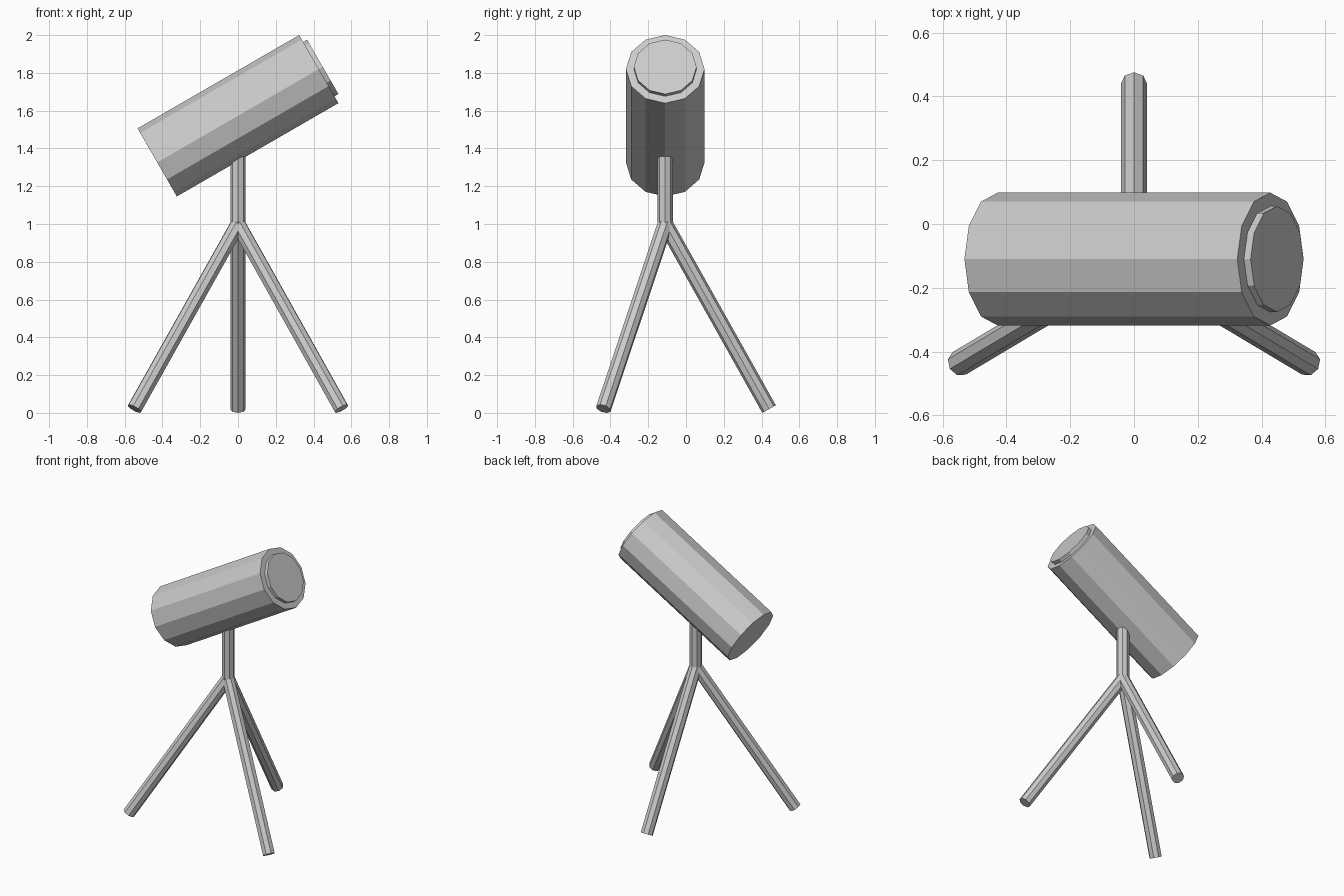
import bpy
import math
from mathutils import Vector

cube = bpy.data.objects.get("Cube")
if cube:
    bpy.data.objects.remove(cube, do_unlink=True)

grey = bpy.data.materials.new("light_grey")
grey.use_nodes = True
colour = (0.6, 0.6, 0.6, 1)
grey.diffuse_color = colour
grey.node_tree.nodes["Principled BSDF"].inputs["Base Color"].default_value = colour


def rod(name, start, end, radius, sides):
    """Flat-sided cylinder running from start to end."""
    start, end = Vector(start), Vector(end)
    axis = end - start
    bpy.ops.mesh.primitive_cylinder_add(
        vertices=sides, radius=radius, depth=axis.length, location=(start + end) / 2)
    obj = bpy.context.object
    obj.name = name
    # Tilt from vertical, then turn about z, so the facets stay aligned
    tilt = math.atan2(math.hypot(axis.x, axis.y), axis.z)
    turn = math.atan2(axis.y, axis.x)
    obj.rotation_euler = (0, tilt, turn)
    obj.data.materials.append(grey)
    return obj


CENTRE_Y = -0.11

# Tilted main tube with a raised lens disc on its upper end
middle = Vector((0, CENTRE_Y, 1.573))
aim = Vector((math.cos(math.radians(30)), 0, math.sin(math.radians(30))))
rod("tube", middle - aim * 0.494, middle + aim * 0.494, 0.208, 12)
rod("lens", middle + aim * 0.44, middle + aim * 0.518, 0.166, 12)

# Upright post
hub = (0, CENTRE_Y, 1.0)
rod("post", hub, (0, CENTRE_Y, 1.45), 0.041, 8)

# Tripod legs
rod("back_leg", hub, (0, 0.44, 0.02), 0.041, 8)
for side, name in ((1, "left_leg"), (-1, "right_leg")):
    rod(name, hub, (side * 0.548, -0.437, 0.022), 0.041, 8)
